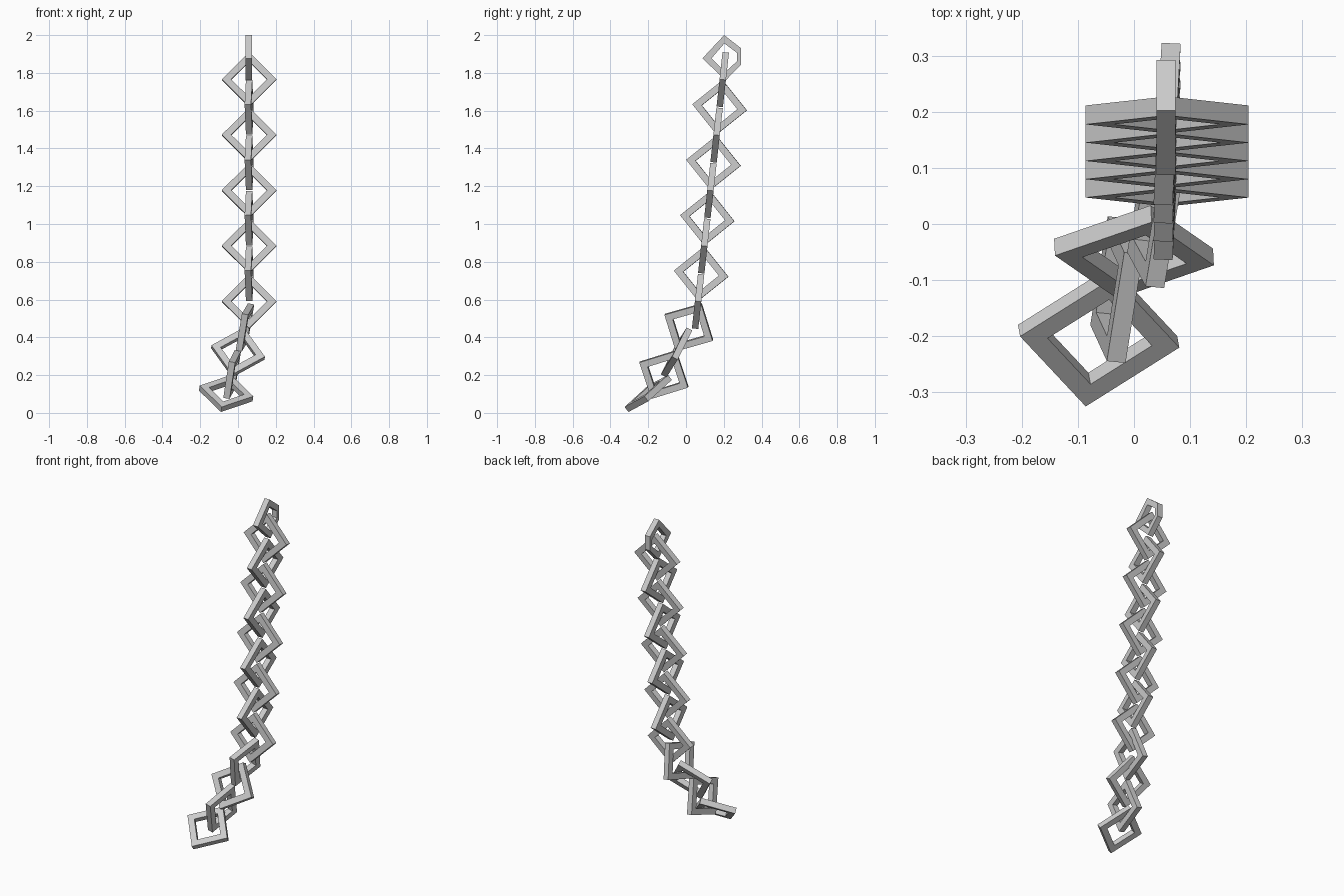
import bpy, bmesh
from mathutils import Vector

if "Cube" in bpy.data.objects:
    bpy.data.objects.remove(bpy.data.objects["Cube"])

OUT, INN, THICK = 0.145, 0.095, 0.034


def link(name, centre, across, along, outer=None, inner=None):
    """Flat-sided ring lying in the plane of the two diagonal directions."""
    b = Vector(along).normalized()
    a = Vector(across)
    a = (a - b * a.dot(b)).normalized()
    n = a.cross(b).normalized()
    c = Vector(centre)
    diamond = [(1, 0), (0, 1), (-1, 0), (0, -1)]
    outer = outer or [(u * OUT, v * OUT) for u, v in diamond]
    inner = inner or [(u * INN, v * INN) for u, v in diamond]
    bm = bmesh.new()
    loops = []
    for pts, s in ((outer, 1), (inner, 1), (inner, -1), (outer, -1)):
        loops.append([bm.verts.new(c + a * u + b * v + n * s * THICK / 2) for u, v in pts])
    k = len(outer)
    for i in range(4):
        p, q = loops[i], loops[(i + 1) % 4]
        for j in range(k):
            m = (j + 1) % k
            bm.faces.new((p[j], p[m], q[m], q[j]))
    bmesh.ops.recalc_face_normals(bm, faces=bm.faces)
    me = bpy.data.meshes.new(name)
    bm.to_mesh(me)
    bm.free()
    ob = bpy.data.objects.new(name, me)
    bpy.context.collection.objects.link(ob)
    return ob


# Bent lower end of the chain
link("bottom_link", (-0.063, -0.2, 0.103), (0.137, -0.017, -0.033), (0.025, 0.115, 0.085))
link("lower_side_link_1", (-0.031, -0.117, 0.203), (0, 0.125, -0.068), (0.03, 0.064, 0.125))
link("lower_front_link", (0.0, -0.05, 0.32), (0.138, -0.011, -0.034), (0.03, 0.067, 0.122))
link("lower_side_link_2", (0.037, 0.015, 0.453), (0, 0.125, -0.067), (0.032, 0.066, 0.122))

# Straight leaning run, alternating front-facing and side-facing links
for k in range(9):
    centre = (0.059, 0.064 + 0.0163 * k, 0.59 + 0.1468 * k)
    if k % 2 == 0:
        link(f"front_link_{k}", centre, (1, 0, 0), (0, 0.111, 1))
    else:
        link(f"side_link_{k}", centre, (0.05, 1, -0.111), (0, 0.111, 1))

# Top link with one flattened corner
link("top_link", (0.057, 0.205, 1.88), (0, 1, 0), (0, 0, 1),
     outer=[(0.087, -0.035), (0.087, 0.05), (-0.003, 0.12), (-0.118, -0.003), (0.005, -0.12)],
     inner=[(0.066, -0.018), (0.066, 0.025), (-0.002, 0.076), (-0.07, -0.003), (0.003, -0.075)])
